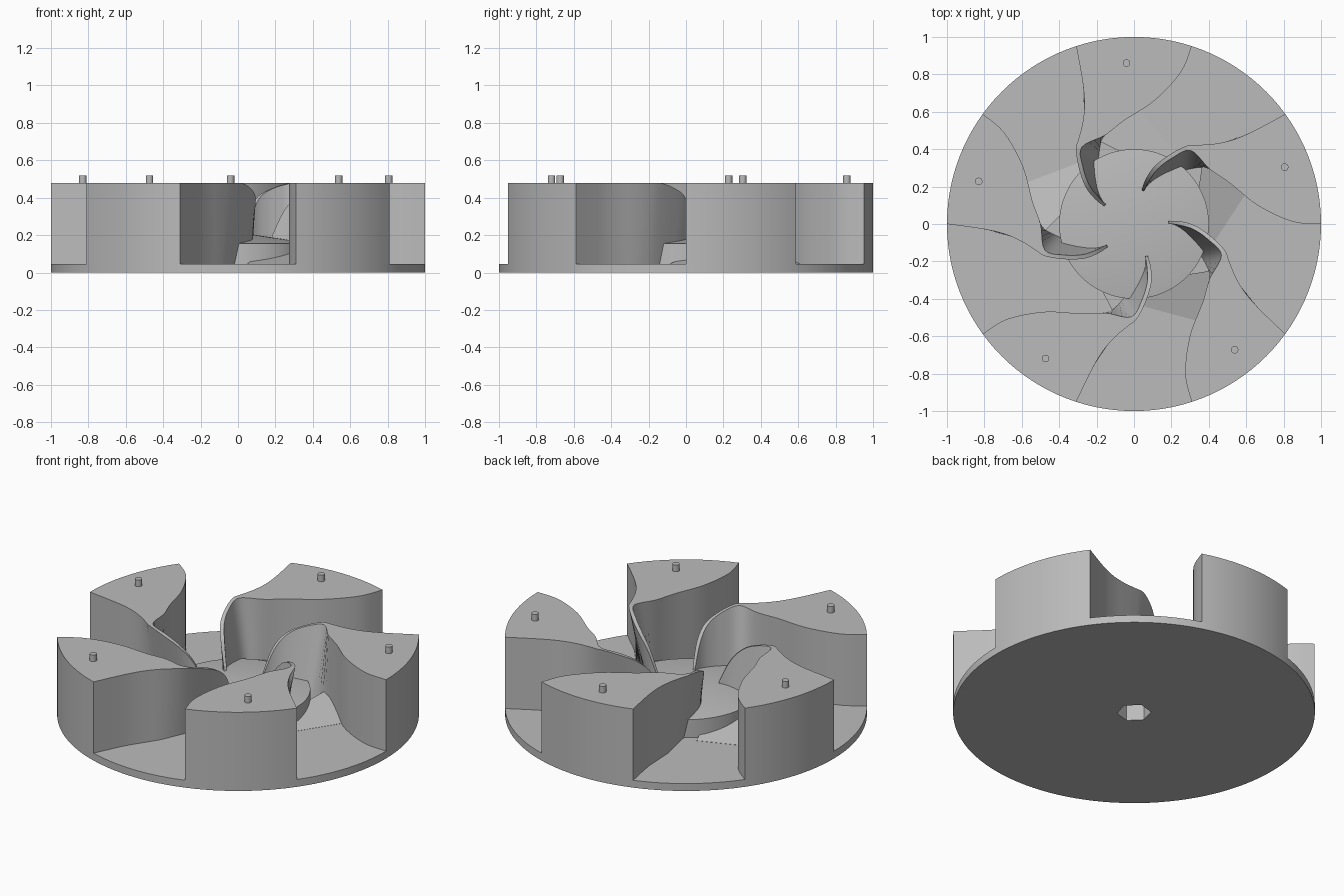
import bpy, bmesh, math
from mathutils import Vector, Matrix

cube = bpy.data.objects.get("Cube")
if cube:
    bpy.data.objects.remove(cube, do_unlink=True)

grey = bpy.data.materials.new("plain_grey")
grey.use_nodes = True
grey.diffuse_color = (0.5, 0.5, 0.5, 1)
grey.node_tree.nodes["Principled BSDF"].inputs["Base Color"].default_value = grey.diffuse_color

FLOOR, TOP, COUNT, SEGS = 0.045, 0.48, 5, 120
STEP = math.tau / COUNT


def finish(bm, name, turn=0.0, angle=30):
    bmesh.ops.recalc_face_normals(bm, faces=bm.faces)
    mesh = bpy.data.meshes.new(name)
    bm.to_mesh(mesh)
    bm.free()
    mesh.materials.append(grey)
    ob = bpy.data.objects.new(name, mesh)
    bpy.context.collection.objects.link(ob)
    mesh.transform(Matrix.Rotation(turn, 4, "Z"))
    bpy.ops.object.select_all(action="DESELECT")
    ob.select_set(True)
    bpy.context.view_layer.objects.active = ob
    bpy.ops.object.shade_smooth_by_angle(angle=math.radians(angle))
    return ob


def smooth_path(rows, sub=5):
    """Catmull-Rom interpolation of rows of numbers."""
    out = []
    for i in range(len(rows) - 1):
        p = [Vector(rows[max(0, min(len(rows) - 1, i + k))]) for k in (-1, 0, 1, 2)]
        for s in range(sub):
            t = s / sub
            out.append(0.5 * (2 * p[1] + (p[2] - p[0]) * t
                       + (2 * p[0] - 5 * p[1] + 4 * p[2] - p[3]) * t * t
                       + (3 * p[1] - p[0] - 3 * p[2] + p[3]) * t ** 3))
    return out + [Vector(rows[-1])]


def hex_radius(a, r=0.095):
    sector = math.radians(60)
    return r * math.cos(sector / 2) / math.cos((a - math.radians(15)) % sector - sector / 2)


# Base disc with conical hub and a blind hexagonal shaft socket, turned as one body
bm = bmesh.new()
profile = [(None, 0.13), (None, 0), (1, 0), (1, FLOOR), (0.4, FLOOR), (0.4, 0.155)]
rings = []
for r, z in profile:
    ring = []
    for i in range(SEGS):
        a = math.tau * i / SEGS
        rad = hex_radius(a) if r is None else r
        ring.append(bm.verts.new((rad * math.cos(a), rad * math.sin(a), z)))
    rings.append(ring)
for lo, hi in zip(rings, rings[1:]):
    for i in range(SEGS):
        j = (i + 1) % SEGS
        bm.faces.new((lo[i], lo[j], hi[j], hi[i]))
bm.faces.new(rings[0])
apex = bm.verts.new((0, 0, 0.215))
for i in range(SEGS):
    bm.faces.new((rings[-1][i], rings[-1][(i + 1) % SEGS], apex))
finish(bm, "base_and_hub")

# Vane stations from rim to tip: leading top xy, trailing top xy, height,
# leading foot xy, trailing foot xy
stations = [
    (-.309, .951, .309, .951, .48, -.309, .951, .309, .951),
    (-.275, .76, .25, .81, .48, -.275, .76, .25, .81),
    (-.265, .64, .11, .66, .48, -.268, .64, .11, .66),
    (-.275, .54, -.05, .555, .48, -.262, .54, -.05, .555),
    (-.295, .46, -.155, .475, .48, -.245, .46, -.16, .47),
    (-.31, .40, -.28, .41, .48, -.226, .37, -.188, .37),
    (-.295, .30, -.272, .30, .455, -.21, .27, -.186, .27),
    (-.26, .20, -.24, .21, .41, -.20, .19, -.175, .19),
    (-.21, .135, -.195, .15, .33, -.182, .13, -.163, .135),
    (-.16, .095, -.15, .105, .2, -.16, .095, -.15, .105),
]


def vane(name, turn):
    bm = bmesh.new()
    rows = []
    for s in smooth_path(stations):
        z = min(s[4], TOP)
        rows.append([bm.verts.new(c) for c in (
            (s[5], s[6], FLOOR), (s[0], s[1], z), (s[2], s[3], z), (s[7], s[8], FLOOR))])
    for a, b in zip(rows, rows[1:]):
        for k in range(4):
            n = (k + 1) % 4
            bm.faces.new((a[k], a[n], b[n], b[k]))
    bm.faces.new(rows[-1])
    # Rim arc closing the outer end
    low, high = [rows[0][0]], [rows[0][1]]
    for deg in range(105, 72, -3):
        x, y = math.cos(math.radians(deg)), math.sin(math.radians(deg))
        low.append(bm.verts.new((x, y, FLOOR)))
        high.append(bm.verts.new((x, y, TOP)))
    low.append(rows[0][3])
    high.append(rows[0][2])
    for i in range(len(low) - 1):
        bm.faces.new((low[i], low[i + 1], high[i + 1], high[i]))
    bm.faces.new(low)
    bm.faces.new(high)
    finish(bm, name, turn, 35)


def ramp(name, turn):
    # Sloped plane rising from the channel floor to the hub
    edge = Vector((0.05, -0.44))
    inward = Vector((0.26, 0.96))
    bm = bmesh.new()
    top, bottom = [], []
    for p in ((0.05, -0.44), (0.39, -0.532), (0.41, -0.25), (0.1, -0.3)):
        rise = max(0, (Vector(p) - edge).dot(inward)) * 0.27
        top.append(bm.verts.new((*p, FLOOR + 0.001 + rise)))
        bottom.append(bm.verts.new((*p, FLOOR - 0.01)))
    bm.faces.new(top)
    bm.faces.new(bottom)
    for i in range(4):
        j = (i + 1) % 4
        bm.faces.new((bottom[i], bottom[j], top[j], top[i]))
    finish(bm, name, turn)


def pin(name, turn):
    bm = bmesh.new()
    bmesh.ops.create_cone(bm, cap_ends=True, segments=24, radius1=0.02, radius2=0.02,
                          depth=0.06, matrix=Matrix.Translation((-0.04, 0.86, 0.49)))
    finish(bm, name, turn)


for n in range(COUNT):
    vane(f"vane_{n + 1}", n * STEP)
    ramp(f"channel_ramp_{n + 1}", n * STEP)
    pin(f"locating_pin_{n + 1}", n * STEP)
